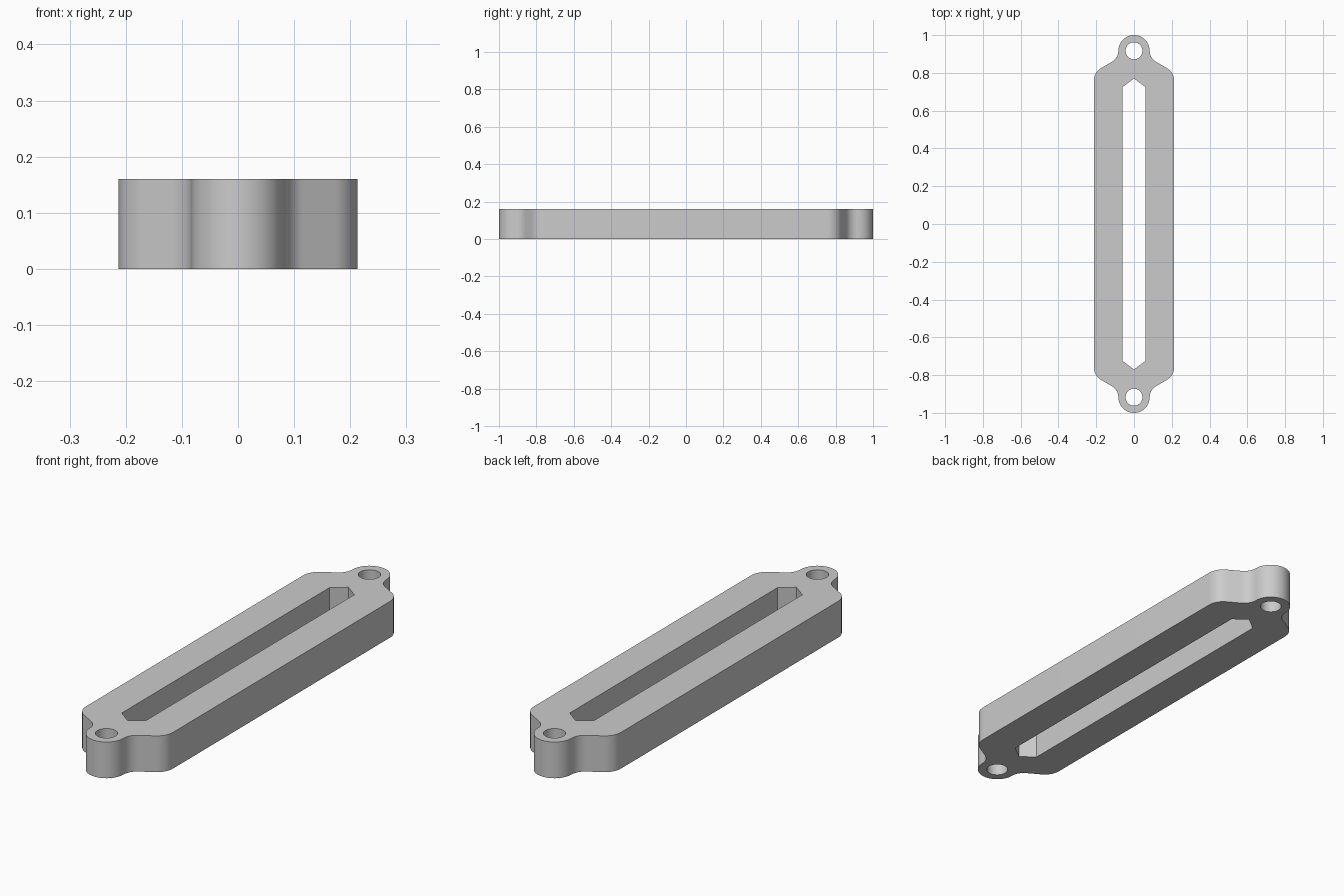
import bpy
import bmesh
from math import sin, cos, pi, radians

cube = bpy.data.objects.get("Cube")
if cube:
    bpy.data.objects.remove(cube, do_unlink=True)

HEIGHT = 0.16
HALF_WIDTH = 0.213
EAR_RADIUS = 0.083
EAR_Y = 1 - EAR_RADIUS
HOLE_RADIUS = 0.045


def arc(cx, cy, r, start, end, steps):
    """Points along a circular arc, angles in degrees."""
    angles = [radians(start + (end - start) * i / steps) for i in range(steps + 1)]
    return [(cx + r * cos(a), cy + r * sin(a)) for a in angles]


def mirror_quarter(quarter):
    """Closed loop from a quarter outline running from the side to the y axis."""
    half = quarter + [(-x, y) for x, y in reversed(quarter) if x > 1e-5]
    return half + [(-x, -y) for x, y in half]


# Outline: rounded shoulder, concave fillet, round mounting ear
shoulder, fillet = 0.08, 0.067
outline = mirror_quarter(
    arc(HALF_WIDTH - shoulder, 0.757, shoulder, 0, 60, 10)
    + arc(EAR_RADIUS + fillet, EAR_Y, fillet, 240, 180, 10)
    + arc(0, EAR_Y, EAR_RADIUS, 0, 90, 12)[1:]
)

# Openings: long slot with pointed ends and a screw hole in each ear
slot = mirror_quarter([(0.06, 0.725), (0, 0.77)])
holes = [arc(0, s * EAR_Y, HOLE_RADIUS, 0, 360, 40)[:-1] for s in (1, -1)]

# Fill the flat plate between the loops, then extrude it upward
bm = bmesh.new()
for loop in [outline, slot] + holes:
    verts = [bm.verts.new((x, y, 0)) for x, y in loop]
    for i, v in enumerate(verts):
        bm.edges.new((verts[i - 1], v))
bmesh.ops.triangle_fill(bm, edges=bm.edges[:], use_beauty=True, normal=(0, 0, 1))
extruded = bmesh.ops.extrude_face_region(bm, geom=bm.faces[:], use_keep_orig=True)
top = [g for g in extruded["geom"] if isinstance(g, bmesh.types.BMVert)]
bmesh.ops.translate(bm, verts=top, vec=(0, 0, HEIGHT))
bmesh.ops.recalc_face_normals(bm, faces=bm.faces[:])

mesh = bpy.data.meshes.new("slotted_mounting_plate")
bm.to_mesh(mesh)
bm.free()
plate = bpy.data.objects.new("slotted_mounting_plate", mesh)
bpy.context.collection.objects.link(plate)

# Single grey material
grey = bpy.data.materials.new("light grey")
grey.use_nodes = True
color = (0.6, 0.6, 0.6, 1)
grey.diffuse_color = color
grey.node_tree.nodes["Principled BSDF"].inputs["Base Color"].default_value = color
mesh.materials.append(grey)

# Smooth curved walls, keep rims and slot corners sharp
bpy.ops.object.select_all(action="DESELECT")
plate.select_set(True)
bpy.context.view_layer.objects.active = plate
bpy.ops.object.shade_smooth_by_angle(angle=pi / 6)
